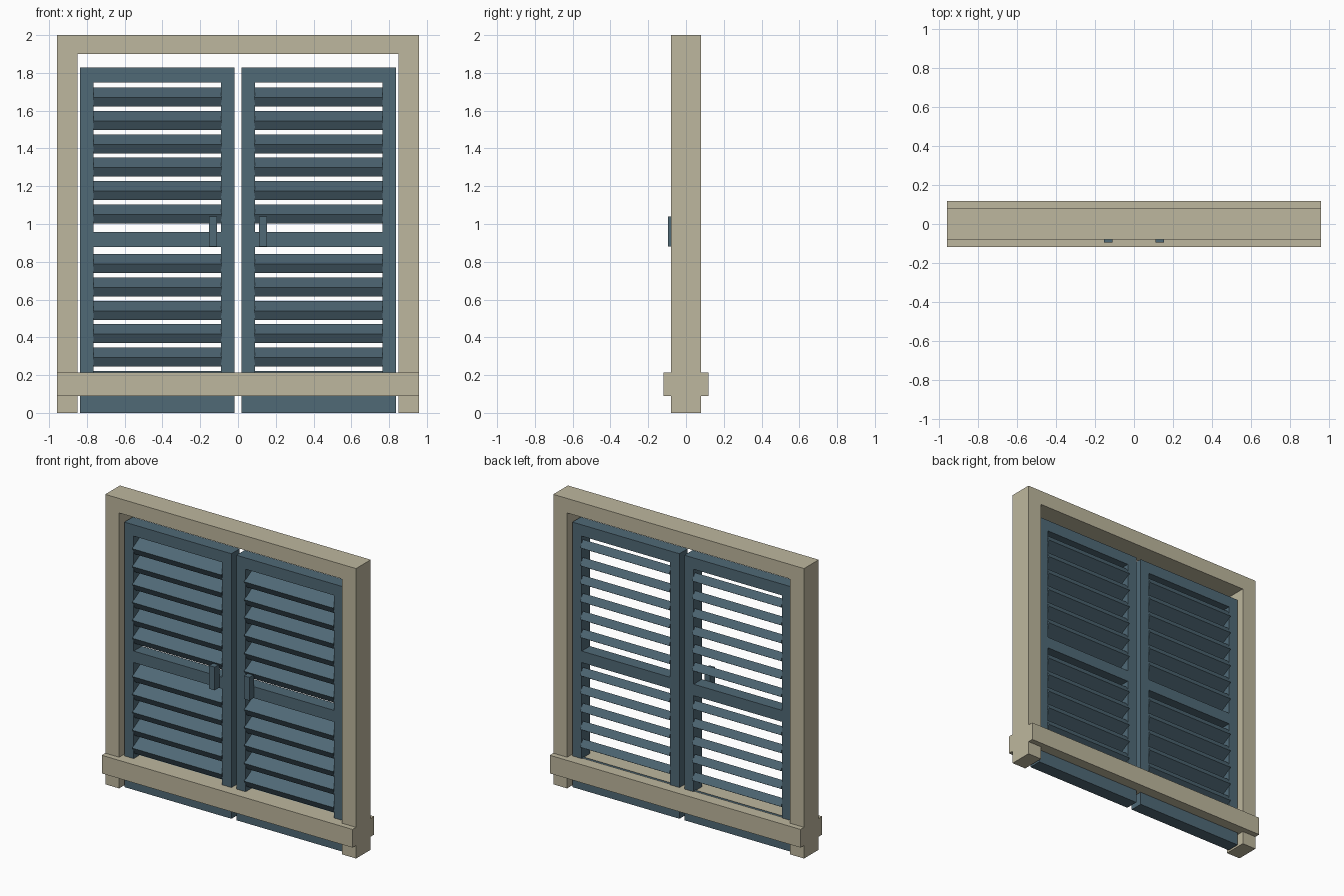
import bpy, bmesh, math
from mathutils import Matrix, Vector

if "Cube" in bpy.data.objects:
    bpy.data.objects.remove(bpy.data.objects["Cube"])


def material(name, rgb):
    m = bpy.data.materials.new(name)
    m.diffuse_color = (*rgb, 1)
    m.use_nodes = True
    m.node_tree.nodes["Principled BSDF"].inputs["Base Color"].default_value = m.diffuse_color
    return m


STONE = material("warm_beige", (0.515, 0.475, 0.342))
BLUE = material("slate_blue", (0.080, 0.142, 0.183))


def box(name, x, y, z, mat, tilt=0.0):
    """Box from (min, max) ranges, optionally tilted about its own x axis."""
    bm = bmesh.new()
    bmesh.ops.create_cube(bm, size=1)
    size = Vector((x[1] - x[0], y[1] - y[0], z[1] - z[0]))
    bmesh.ops.transform(bm, matrix=Matrix.Diagonal((*size, 1)), verts=bm.verts)
    me = bpy.data.meshes.new(name)
    bm.to_mesh(me)
    bm.free()
    me.materials.append(mat)
    ob = bpy.data.objects.new(name, me)
    ob.location = (sum(x) / 2, sum(y) / 2, sum(z) / 2)
    ob.rotation_euler.x = tilt
    bpy.context.collection.objects.link(ob)
    return ob


def pair(name, x, y, z, mat, tilt=0.0):
    """The same box on the right and mirrored on the left."""
    box("right_" + name, x, y, z, mat, tilt)
    box("left_" + name, (-x[1], -x[0]), y, z, mat, tilt)


# Window frame
DEPTH = (-0.08, 0.08)
pair("jamb", (0.851, 0.957), DEPTH, (0, 2), STONE)
box("head", (-0.851, 0.851), DEPTH, (1.9, 2), STONE)
box("sill", (-0.957, 0.957), (-0.118, 0.118), (0.09, 0.215), STONE)

# Shutter stiles and rails
TH = (-0.045, 0.045)
SPAN = (0.09, 0.765)
pair("outer_stile", (0.765, 0.836), TH, (0, 1.828), BLUE)
pair("inner_stile", (0.0185, 0.09), TH, (0, 1.828), BLUE)
pair("top_rail", SPAN, TH, (1.75, 1.828), BLUE)
pair("middle_rail", SPAN, TH, (0.878, 0.957), BLUE)
pair("bottom_rail", SPAN, TH, (0, 0.09), BLUE)

# Tilted slats, six above and six below the middle rail
W, T = 0.106, 0.055
for group, first in (("upper", 1.054), ("lower", 0.1725)):
    for i in range(6):
        z = first + 0.1235 * i
        pair(f"{group}_slat_{i + 1}", (0.087, 0.766), (-W / 2, W / 2),
             (z - T / 2, z + T / 2), BLUE, math.radians(30))

# Pull handles
pair("handle", (0.111, 0.153), (-0.095, -0.045), (0.88, 1.04), BLUE)
